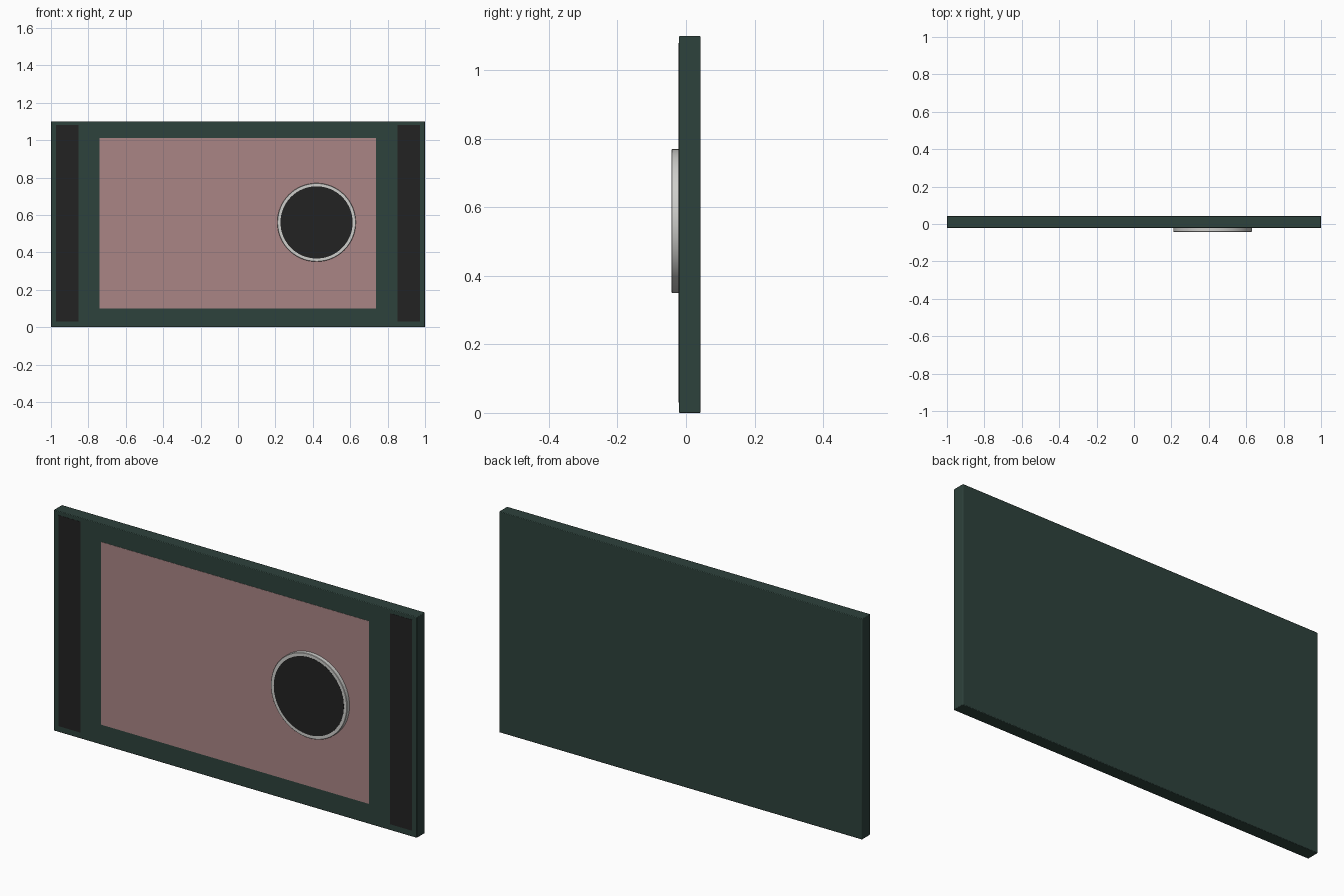
import bpy, bmesh, math
from mathutils import Matrix

cube = bpy.data.objects.get("Cube")
if cube:
    bpy.data.objects.remove(cube, do_unlink=True)


def material(name, rgb):
    m = bpy.data.materials.new(name)
    m.use_nodes = True
    m.diffuse_color = (*rgb, 1)
    bsdf = m.node_tree.nodes["Principled BSDF"]
    bsdf.inputs["Base Color"].default_value = (*rgb, 1)
    bsdf.inputs["Roughness"].default_value = 0.6
    return m


green = material("dark green", (0.027, 0.054, 0.045))
pink = material("dusty pink", (0.40, 0.235, 0.235))
black = material("soft black", (0.016, 0.016, 0.016))
silver = material("silver", (0.62, 0.62, 0.60))

FRONT = -0.021  # front plane of the body


def finish(name, bm, mat):
    bmesh.ops.recalc_face_normals(bm, faces=bm.faces)
    mesh = bpy.data.meshes.new(name)
    bm.to_mesh(mesh)
    bm.free()
    mesh.materials.append(mat)
    ob = bpy.data.objects.new(name, mesh)
    bpy.context.collection.objects.link(ob)
    return ob


def box(name, x, y, z, mat):
    """Box spanning the given (low, high) range on each axis."""
    bm = bmesh.new()
    spans = (x, y, z)
    size = Matrix.Diagonal([b - a for a, b in spans] + [1])
    centre = Matrix.Translation([(a + b) / 2 for a, b in spans])
    bmesh.ops.create_cube(bm, size=1, matrix=centre @ size)
    return finish(name, bm, mat)


def disc(name, radius, y, mat):
    """Cylinder along y at the dial's centre."""
    bm = bmesh.new()
    place = Matrix.Translation((0.42, sum(y) / 2, 0.56)) @ Matrix.Rotation(math.pi / 2, 4, "X")
    bmesh.ops.create_cone(bm, cap_ends=True, segments=64, radius1=radius,
                          radius2=radius, depth=y[1] - y[0], matrix=place)
    return finish(name, bm, mat)


def smooth(ob, bevel, segments):
    mod = ob.modifiers.new("rounded edges", "BEVEL")
    mod.width = bevel
    mod.segments = segments
    mod.limit_method = "ANGLE"
    bpy.ops.object.select_all(action="DESELECT")
    ob.select_set(True)
    bpy.context.view_layer.objects.active = ob
    bpy.ops.object.shade_smooth_by_angle(angle=math.radians(35))


# Slab body
smooth(box("body", (-1, 1), (FRONT, 0.043), (0, 1.1), green), 0.003, 2)

# Front plates
box("screen", (-0.74, 0.737), (FRONT - 0.001, FRONT + 0.002), (0.1, 1.01), pink)
for side, sign in (("left", 1), ("right", -1)):
    x = sorted((sign * 0.853, sign * 0.974))
    box(side + "_grip_strip", x, (FRONT - 0.001, FRONT + 0.002), (0.03, 1.08), black)

# Raised round dial with a metal rim
smooth(disc("dial_rim", 0.21, (-0.0425, FRONT + 0.002), silver), 0.002, 1)
disc("dial_face", 0.193, (-0.043, -0.040), black)
